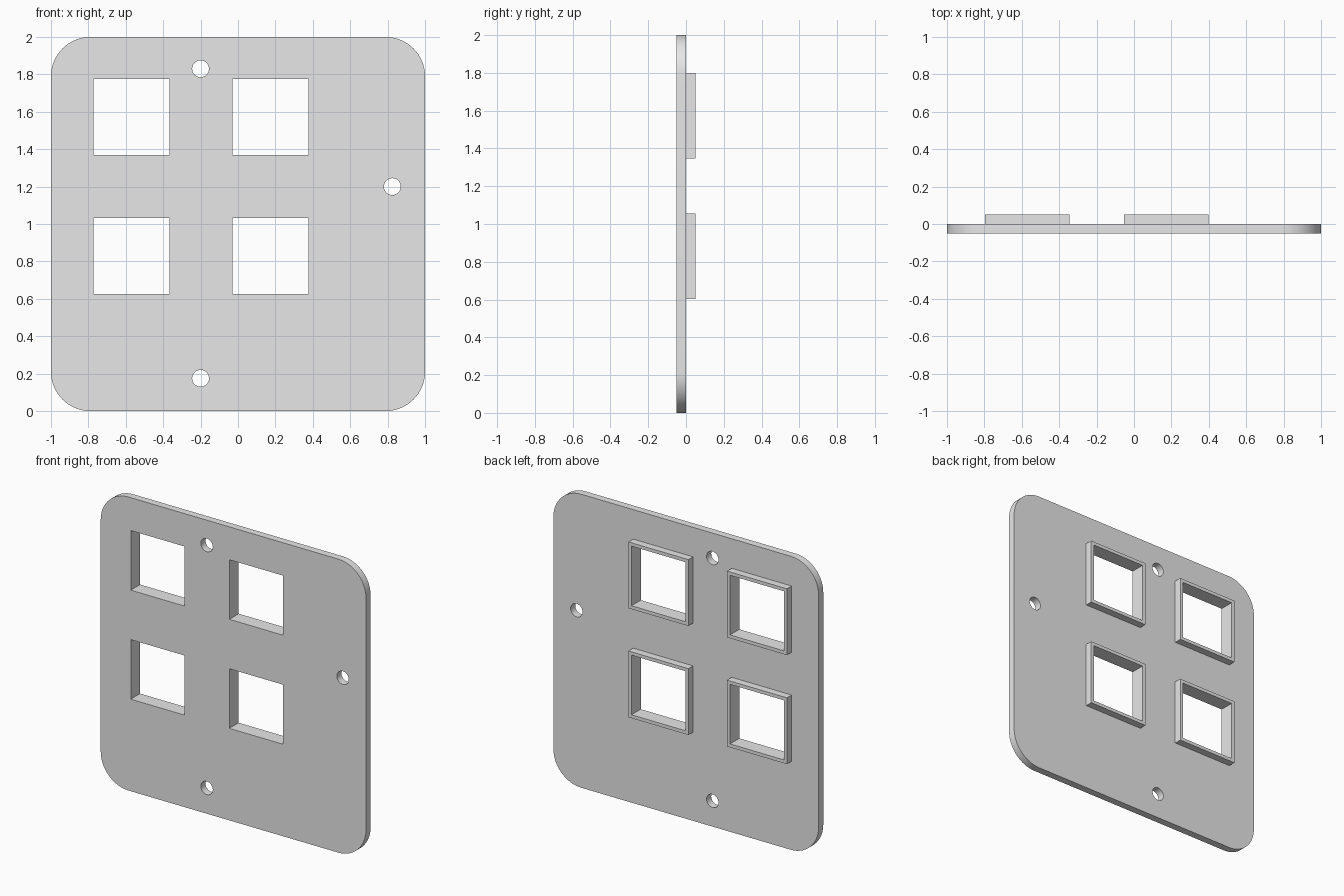
import bpy, bmesh
from math import sin, cos, pi, radians

cube = bpy.data.objects.get("Cube")
if cube:
    bpy.data.objects.remove(cube, do_unlink=True)

grey = bpy.data.materials.new("light_grey")
grey.use_nodes = True
grey.diffuse_color = (0.8, 0.8, 0.8, 1)
grey.node_tree.nodes["Principled BSDF"].inputs["Base Color"].default_value = (0.8, 0.8, 0.8, 1)


def arc(cx, cz, r, start, sweep, steps):
    return [(cx + r * cos(start + sweep * i / steps), cz + r * sin(start + sweep * i / steps))
            for i in range(steps + 1)]


def square(cx, cz, half):
    return [(cx + sx * half, cz + sz * half) for sx, sz in ((-1, -1), (1, -1), (1, 1), (-1, 1))]


def slab(name, loops, y_front, y_back):
    """Fill the outline minus its inner loops, then extrude it along y."""
    bm = bmesh.new()
    edges = []
    for loop in loops:
        verts = [bm.verts.new((x, y_front, z)) for x, z in loop]
        edges += [bm.edges.new((v, verts[i - 1])) for i, v in enumerate(verts)]
    bmesh.ops.triangle_fill(bm, edges=edges, use_beauty=True, use_dissolve=False, normal=(0, -1, 0))
    result = bmesh.ops.extrude_face_region(bm, geom=bm.faces[:], use_keep_orig=True)
    moved = [g for g in result["geom"] if isinstance(g, bmesh.types.BMVert)]
    bmesh.ops.translate(bm, verts=moved, vec=(0, y_back - y_front, 0))
    bmesh.ops.recalc_face_normals(bm, faces=bm.faces[:])
    mesh = bpy.data.meshes.new(name)
    bm.to_mesh(mesh)
    bm.free()
    mesh.materials.append(grey)
    obj = bpy.data.objects.new(name, mesh)
    bpy.context.collection.objects.link(obj)
    bpy.ops.object.select_all(action="DESELECT")
    obj.select_set(True)
    bpy.context.view_layer.objects.active = obj
    bpy.ops.object.shade_smooth_by_angle(angle=radians(30))
    return obj


# Rounded plate outline
corner = 0.21
outline = []
for i, (sx, sz) in enumerate(((1, 1), (-1, 1), (-1, -1), (1, -1))):
    outline += arc(sx * (1 - corner), 1 + sz * (1 - corner), corner, i * pi / 2, pi / 2, 16)

# Square windows and round screw holes
windows = [(x, z) for x in (-0.57, 0.173) for z in (0.83, 1.573)]
holes = [(-0.2, 1.83), (-0.2, 0.175), (0.825, 1.2)]
cutouts = [square(x, z, 0.203) for x, z in windows]
cutouts += [arc(x, z, 0.045, 0, 2 * pi, 32)[:-1] for x, z in holes]
slab("plate", [outline] + cutouts, -0.05, 0)

# Raised collars around the windows on the back
for i, (x, z) in enumerate(windows):
    slab(f"window_collar_{i + 1}", [square(x, z, 0.226), square(x, z, 0.203)], 0, 0.05)
